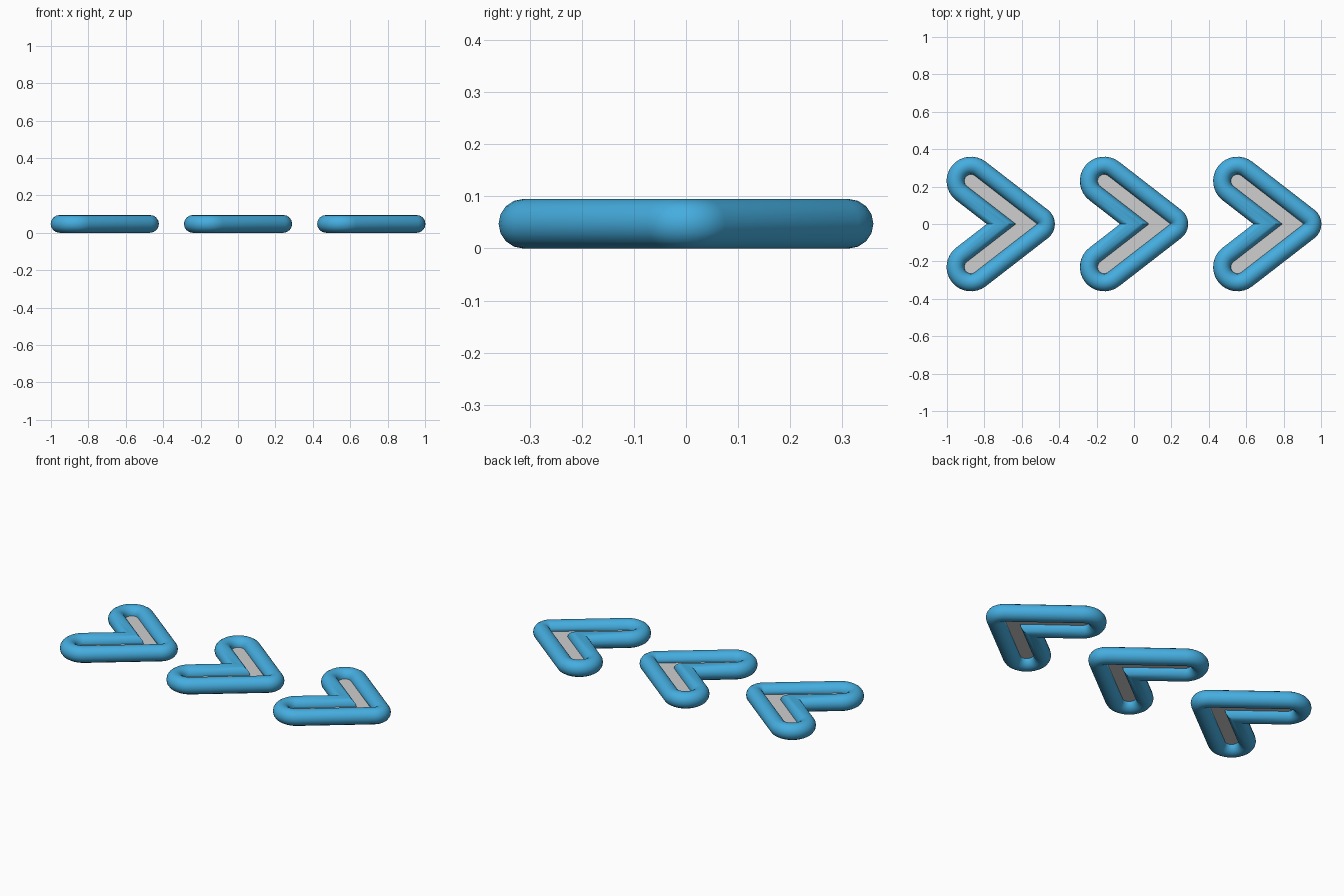
import bpy, bmesh, math

if "Cube" in bpy.data.objects:
    bpy.data.objects.remove(bpy.data.objects["Cube"])

R = 0.0475            # tube radius
W = 0.035             # half width of the inner slot
END = (0.128, 0.23)   # arm end centre, x measured from the chevron's left edge
APEX = 0.425          # where the arm centre lines meet
SIDES = 16
ANG = math.atan2(END[1], APEX - END[0])   # arm slope


def material(name, rgb):
    m = bpy.data.materials.new(name)
    m.diffuse_color = (*rgb, 1)
    m.use_nodes = True
    m.node_tree.nodes["Principled BSDF"].inputs["Base Color"].default_value = m.diffuse_color
    return m


blue = material("sky blue", (0.06, 0.42, 0.74))
grey = material("light grey", (0.62, 0.62, 0.62))


def stations():
    """Slot edge points with the outward direction of the tube at each one."""
    out = []
    s = math.sin(ANG)
    lim = math.pi / 2 - ANG
    tip = APEX + W / s
    # rounded outer tip around a sharp slot corner
    for i in range(9):
        a = -lim + 2 * lim * i / 8
        out.append(((tip, 0), (math.cos(a), math.sin(a))))
    # rounded upper arm end
    cap = []
    for i in range(17):
        a = lim + math.pi * i / 16
        d = (math.cos(a), math.sin(a))
        cap.append(((END[0] + W * d[0], END[1] + W * d[1]), d))
    out += cap
    # mitred inner notch, then the mirrored lower arm end
    out.append(((APEX - W / s, 0), (-1 / s, 0)))
    out += [((p[0], -p[1]), (d[0], -d[1])) for p, d in reversed(cap)]
    return out


def finish(bm, name, mat, smooth):
    bmesh.ops.remove_doubles(bm, verts=bm.verts, dist=1e-5)
    bmesh.ops.recalc_face_normals(bm, faces=bm.faces)
    me = bpy.data.meshes.new(name)
    bm.to_mesh(me)
    bm.free()
    me.materials.append(mat)
    ob = bpy.data.objects.new(name, me)
    bpy.context.collection.objects.link(ob)
    if smooth:
        bpy.ops.object.select_all(action='DESELECT')
        ob.select_set(True)
        bpy.context.view_layer.objects.active = ob
        bpy.ops.object.shade_smooth_by_angle(angle=math.radians(40))


def chevron(x0, label):
    st = stations()
    # tubular rim
    bm = bmesh.new()
    rings = []
    for p, d in st:
        ring = []
        for k in range(SIDES):
            t = 2 * math.pi * k / SIDES
            o = R + R * math.cos(t)
            ring.append(bm.verts.new((x0 + p[0] + d[0] * o, p[1] + d[1] * o, R + R * math.sin(t))))
        rings.append(ring)
    for i, a in enumerate(rings):
        b = rings[(i + 1) % len(rings)]
        for k in range(SIDES):
            j = (k + 1) % SIDES
            bm.faces.new((a[k], a[j], b[j], b[k]))
    finish(bm, label + "_chevron_rim", blue, True)

    # thin panel filling the slot at mid height
    bm = bmesh.new()
    pts = [p for p, d in st[8:]]
    for z in (R - 0.001, R + 0.001):
        bm.faces.new([bm.verts.new((x0 + x, y, z)) for x, y in pts])
    bmesh.ops.bridge_loops(bm, edges=bm.edges[:])
    finish(bm, label + "_chevron_panel", grey, False)


for x, label in ((-1.0, "left"), (-0.2875, "middle"), (0.425, "right")):
    chevron(x, label)
